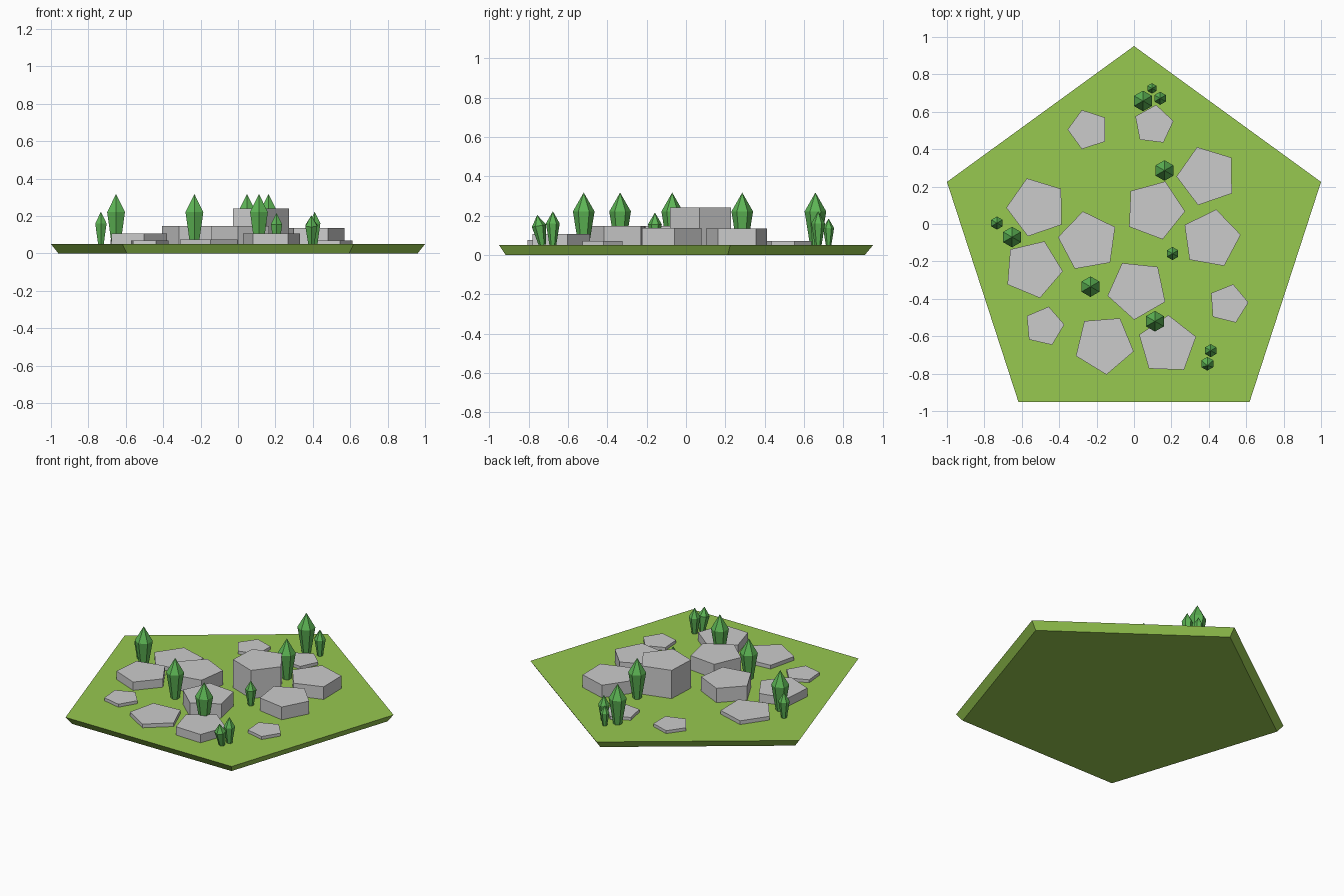
import bpy, bmesh
from math import radians, cos, sin
from mathutils import Matrix

if "Cube" in bpy.data.objects:
    bpy.data.objects.remove(bpy.data.objects["Cube"])

GROUND = 0.05


def material(name, color):
    m = bpy.data.materials.new(name)
    m.diffuse_color = (*color, 1)
    m.use_nodes = True
    m.node_tree.nodes["Principled BSDF"].inputs["Base Color"].default_value = m.diffuse_color
    return m


def lathe(name, sides, profile, angle, mat=None):
    """Low-poly solid from (radius, z) rings; radius 0 closes to a point."""
    bm = bmesh.new()
    rings = []
    for r, z in profile:
        if r == 0:
            rings.append([bm.verts.new((0, 0, z))] * sides)
        else:
            rings.append([bm.verts.new((r * cos(radians(angle + 360 * i / sides)),
                                        r * sin(radians(angle + 360 * i / sides)), z))
                          for i in range(sides)])
    for lo, hi in zip(rings, rings[1:]):
        for i in range(sides):
            j = (i + 1) % sides
            bm.faces.new(list(dict.fromkeys((lo[i], lo[j], hi[j], hi[i]))))
    for ring in (rings[0], rings[-1]):
        if ring[0] is not ring[1]:
            bm.faces.new(ring)
    bmesh.ops.recalc_face_normals(bm, faces=bm.faces)
    me = bpy.data.meshes.new(name)
    bm.to_mesh(me)
    bm.free()
    if mat:
        me.materials.append(mat)
    ob = bpy.data.objects.new(name, me)
    bpy.context.collection.objects.link(ob)
    return ob


grass = material("grass", (0.31, 0.58, 0.08))
leaf = material("leaf", (0.11, 0.46, 0.09))

# Pentagonal ground slab with sloping rim
ground = lathe("ground", 5, [(1.01, 0), (1.0515, GROUND)], 90, grass)
ground.location.y = -0.1

# Stone slabs: x, y, radius, rotation of one corner, top height
stones = [
    (-0.245, 0.505, 0.11, 180, 0.07), (0.105, 0.53, 0.108, 83, 0.07),
    (0.39, 0.257, 0.163, 181, 0.135), (-0.52, 0.09, 0.163, 181, 0.075),
    (0.11, 0.075, 0.163, -2.6, 0.24), (-0.245, -0.093, 0.163, 100, 0.146),
    (0.412, -0.08, 0.16, 80, 0.136), (-0.54, -0.24, 0.16, -4.6, 0.106),
    (0.018, -0.35, 0.163, -96, 0.146), (0.504, -0.427, 0.108, 76, 0.07),
    (-0.48, -0.547, 0.108, 77, 0.07), (-0.16, -0.643, 0.163, -13.5, 0.075),
    (0.178, -0.647, 0.16, 88, 0.106),
]
for k, (x, y, r, a, top) in enumerate(stones, 1):
    ob = lathe(f"stone_{k}", 5, [(r, 0), (r, top - GROUND)], a)
    ob.location = (x, y, GROUND)

# Hexagonal bushes: x, y, radius, top height, lean towards the front (degrees)
bushes = [
    (0.048, 0.658, 0.055, 0.317, 0), (0.096, 0.725, 0.028, 0.185, 0),
    (0.14, 0.672, 0.035, 0.222, 0), (0.163, 0.286, 0.055, 0.317, 0),
    (-0.733, 0.005, 0.035, 0.222, 0), (-0.652, -0.07, 0.055, 0.317, 0),
    (0.206, -0.158, 0.035, 0.215, 0), (-0.233, -0.335, 0.055, 0.317, 0),
    (0.112, -0.52, 0.055, 0.317, 0), (0.41, -0.677, 0.035, 0.222, 0),
    (0.392, -0.73, 0.037, 0.205, 10),
]
for k, (x, y, r, top, lean) in enumerate(bushes, 1):
    h = top - GROUND
    ob = lathe(f"bush_{k}", 6, [(0.5 * r, 0), (r, 0.64 * h), (0, h)], 90, leaf)
    ob.data.transform(Matrix.Rotation(radians(lean), 4, 'X'))
    ob.location = (x, y, GROUND)
